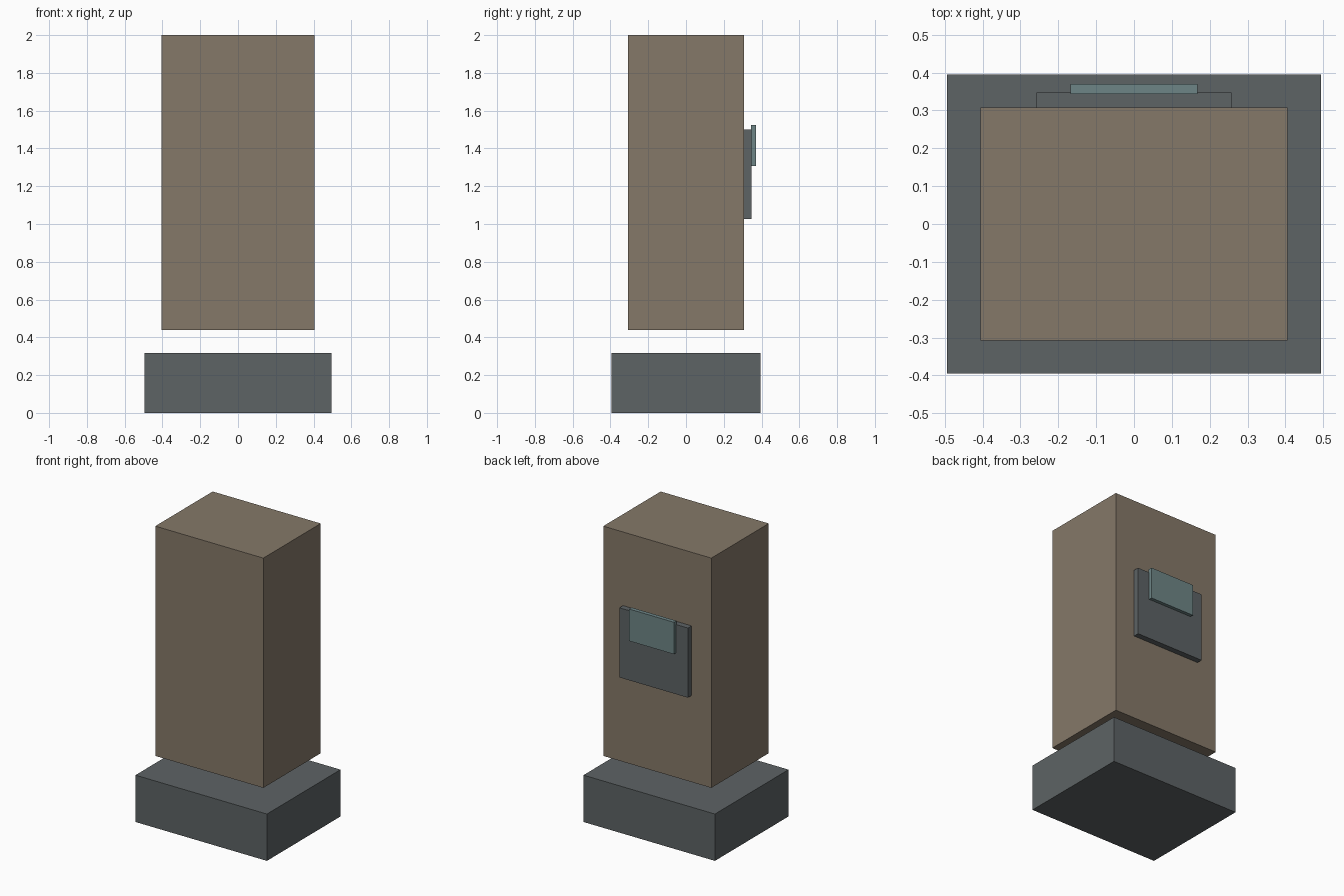
import bpy

if "Cube" in bpy.data.objects:
    bpy.data.objects.remove(bpy.data.objects["Cube"])


def material(name, rgb):
    m = bpy.data.materials.new(name)
    m.diffuse_color = (*rgb, 1)
    m.use_nodes = True
    m.node_tree.nodes["Principled BSDF"].inputs["Base Color"].default_value = m.diffuse_color
    return m


def box(name, half_x, y, z, mat):
    """Box symmetric about x = 0, spanning the given y and z ranges."""
    bpy.ops.mesh.primitive_cube_add(size=1)
    ob = bpy.context.object
    ob.name = name
    ob.location = (0, sum(y) / 2, sum(z) / 2)
    ob.scale = (2 * half_x, y[1] - y[0], z[1] - z[0])
    bpy.ops.object.transform_apply(location=True, rotation=False, scale=True)
    ob.data.materials.append(mat)
    return ob


brown = material("brown", (0.235, 0.19, 0.14))
slate = material("slate", (0.11, 0.125, 0.13))
teal = material("teal", (0.155, 0.235, 0.24))

# Wide base and the tall body floating just above it
box("base", 0.494, (-0.395, 0.395), (0, 0.318), slate)
box("body", 0.406, (-0.308, 0.308), (0.439, 2.0), brown)

# Back panel with its smaller raised flap
box("back_panel", 0.258, (0.306, 0.347), (1.027, 1.50), slate)
box("panel_flap", 0.168, (0.343, 0.37), (1.307, 1.524), teal)
